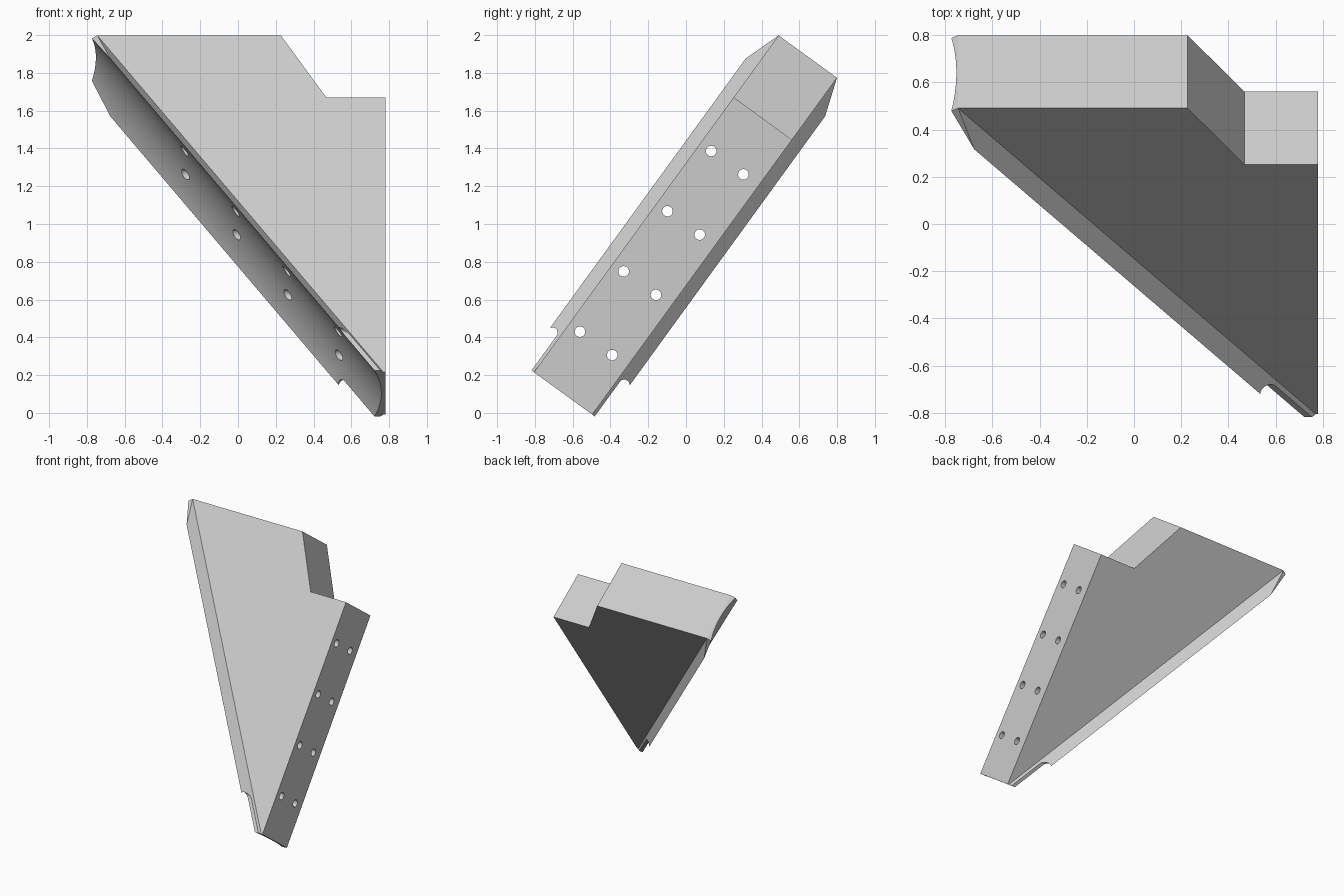
import bpy, bmesh, math
from mathutils import Matrix, Vector

if "Cube" in bpy.data.objects:
    bpy.data.objects.remove(bpy.data.objects["Cube"])

# Tilted frame: u across, v up the slope, w out of the front face
TILT = math.radians(54)
L = Vector((0, math.cos(TILT), math.sin(TILT)))
U = Vector((1, 0, 0))
W = U.cross(L)
FRAME = Matrix((U, L, W)).transposed().to_4x4()
FRAME.translation = W * 0.587
HALF, LOW, HIGH, SIDE = 0.191, -0.299, 1.905, 0.78

# Sloping edge: S runs up along it, P points outward from it
TOP = Vector((-0.745, HIGH, 0))
FOOT = Vector((0.77, LOW, 0))
S = (TOP - FOOT).normalized()
P = Vector((-S.y, S.x, 0))

steel = bpy.data.materials.new("Steel grey")
steel.use_nodes = True
steel.diffuse_color = (0.6, 0.6, 0.6, 1)
steel.node_tree.nodes["Principled BSDF"].inputs["Base Color"].default_value = steel.diffuse_color


def finish(name, bm, local=None):
    """Turn a bmesh into an object placed in the tilted frame."""
    bm.transform(FRAME @ (local or Matrix()))
    bmesh.ops.recalc_face_normals(bm, faces=bm.faces[:])
    mesh = bpy.data.meshes.new(name)
    bm.to_mesh(mesh)
    bm.free()
    mesh.materials.append(steel)
    ob = bpy.data.objects.new(name, mesh)
    bpy.context.collection.objects.link(ob)
    return ob


def bridge(bm, a, b):
    """Join two rows of vertices with quads."""
    for i in range(len(a) - 1):
        bm.faces.new((a[i], a[i + 1], b[i + 1], b[i]))


def prism(points, z0, z1):
    bm = bmesh.new()
    a, b = [[bm.verts.new((x, y, z)) for x, y in points] for z in (z0, z1)]
    bm.faces.new(a)
    bm.faces.new(b)
    bridge(bm, a + a[:1], b + b[:1])
    return bm


def cylinder(radius, depth, sides):
    bm = bmesh.new()
    bmesh.ops.create_cone(bm, cap_ends=True, segments=sides, radius1=radius,
                          radius2=radius, depth=depth)
    return bm


def cut(ob, cutter):
    mod = ob.modifiers.new("Cut", "BOOLEAN")
    mod.operation, mod.object, mod.solver = "DIFFERENCE", cutter, "EXACT"
    bpy.context.view_layer.objects.active = ob
    bpy.ops.object.modifier_apply(modifier=mod.name)
    bpy.data.objects.remove(cutter)


# Stepped triangular plate, left open along the sloping edge
bm = bmesh.new()
outline = [TOP[:2], (0.227, HIGH), (0.467, 1.5), (SIDE, 1.5), (SIDE, LOW), FOOT[:2]]
front, back = [[bm.verts.new((u, v, w)) for u, v in outline] for w in (HALF, -HALF)]
bm.faces.new(front)
bm.faces.new(back)
bridge(bm, front, back)

# Flared lip with a concave saddle to seat against a round tube
RADIUS, FLARE, TAPER, STEPS = 0.72, 0.26, 0.205, 32


def saddle_row(half_width, down):
    """Arc across the lip; with no distance given it ends flush with the foot."""
    row = []
    for i in range(STEPS + 1):
        w = half_width * (1 - 2 * i / STEPS)
        p = 0.009 + RADIUS - math.sqrt(RADIUS ** 2 - w ** 2)
        d = (HIGH - LOW + p * P.y) / S.y if down is None else down
        row.append(bm.verts.new(TOP + P * p - S * d + Vector((0, 0, w))))
    return row


top_row = saddle_row(HALF, 0)
full_row = saddle_row(FLARE, TAPER)
foot_row = saddle_row(FLARE, None)
bridge(bm, top_row, full_row)
bridge(bm, full_row, foot_row)
for face, end in ((front, 0), (back, -1)):
    bm.faces.new((face[0], top_row[end], full_row[end]))
    bm.faces.new((face[0], full_row[end], foot_row[end], face[-1]))
for row, corner in ((top_row, 0), (foot_row, -1)):
    bm.faces.new([front[corner]] + row + [back[corner]])
plate = finish("gusset_plate", bm)

# Reliefs with rounded ends at the foot of the lip
ACROSS = Matrix(((0, 0, 1, 0), (1, 0, 0, 0), (0, 1, 0, 0), (0, 0, 0, 1)))
ROUND = 0.028
for side in (1, -1):
    depth = HALF + 0.016
    relief = [(-0.6, depth)]
    for i in range(9):
        a = math.pi * (i / 8 - 0.5)
        relief.append((-0.072 + ROUND * math.cos(a), depth + ROUND * (1 + math.sin(a))))
    relief += [(-0.072, 0.5), (-0.6, 0.5)]
    cutter = prism([(v, side * w) for v, w in relief], -2, 2)
    cut(plate, finish("relief_cutter", cutter, ACROSS))

# Four pairs of bolt holes running sideways
for i in range(4):
    for w in (0.12, -0.091):
        place = Matrix.Translation((0, 0.018 + 0.394 * i, w)) @ Matrix.Rotation(math.pi / 2, 4, "Y")
        cut(plate, finish("bolt_hole_cutter", cylinder(0.028, 4, 32), place))

# Smooth the curved cuts, keep the edges sharp
bpy.ops.object.select_all(action="DESELECT")
plate.select_set(True)
bpy.context.view_layer.objects.active = plate
bpy.ops.object.shade_smooth_by_angle(angle=math.radians(15))
